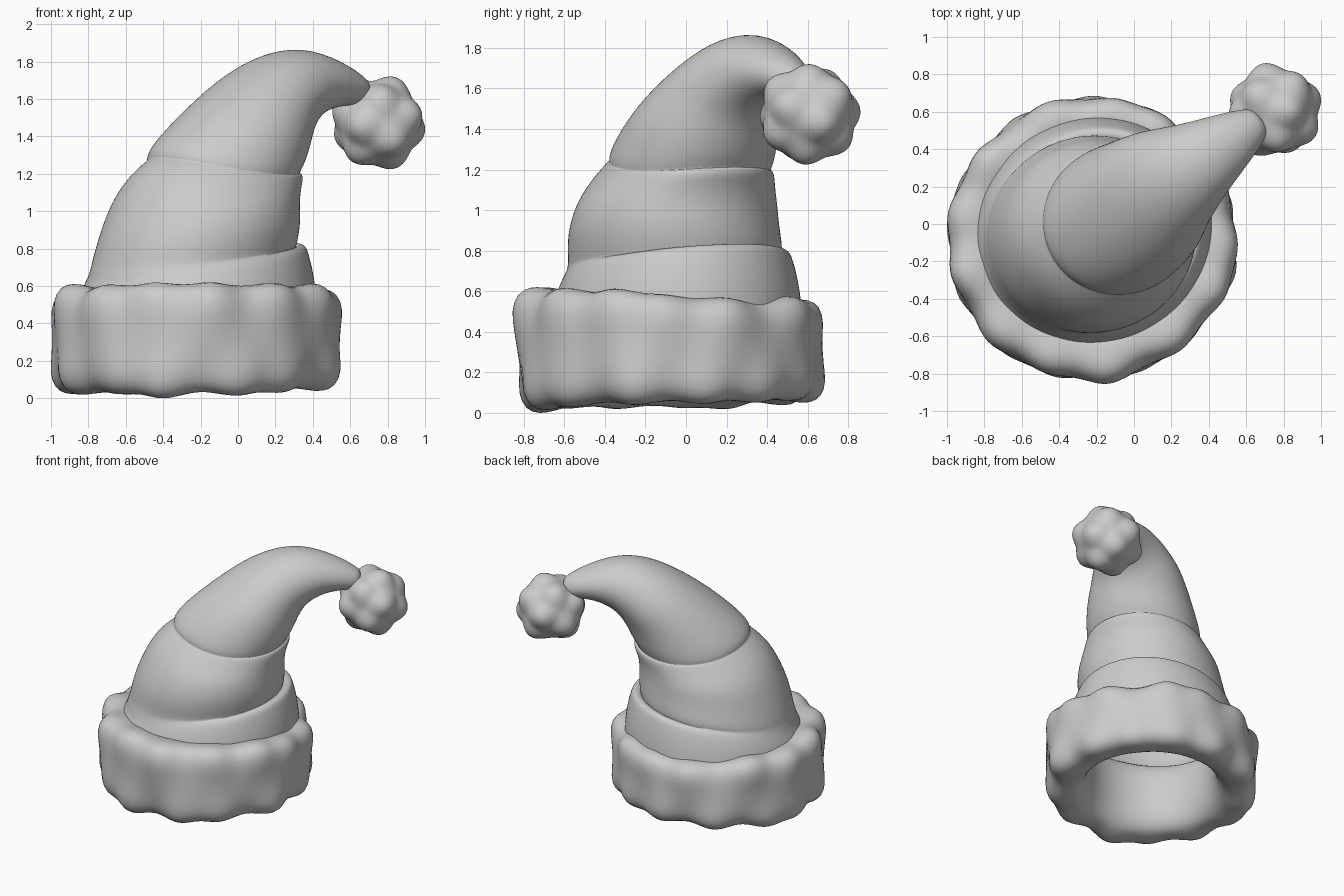
import bpy, bmesh, random
from math import sin, cos, pi, sqrt, exp, copysign
from mathutils import Vector

if "Cube" in bpy.data.objects:
    bpy.data.objects.remove(bpy.data.objects["Cube"])

random.seed(4)
ORIGIN = Vector((-0.22, -0.045, 0))
LEAN = Vector((0.865, 0.58, 0))      # horizontal direction the hat flops towards
SIDE = Vector((-0.572, 0.82, 0))


def make_object(name, verts, faces, subdiv=0):
    mesh = bpy.data.meshes.new(name)
    mesh.from_pydata(verts, [], faces)
    bm = bmesh.new()
    bm.from_mesh(mesh)
    bmesh.ops.recalc_face_normals(bm, faces=bm.faces)
    bm.to_mesh(mesh)
    bm.free()
    mesh.shade_smooth()
    obj = bpy.data.objects.new(name, mesh)
    bpy.context.collection.objects.link(obj)
    if subdiv:
        mod = obj.modifiers.new("smooth", 'SUBSURF')
        mod.levels = mod.render_levels = subdiv
    return obj


def fit(verts, lo, hi):
    """Stretch points to fill a bounding box."""
    mn = [min(v[i] for v in verts) for i in range(3)]
    mx = [max(v[i] for v in verts) for i in range(3)]
    return [tuple(lo[i] + (v[i] - mn[i]) / (mx[i] - mn[i]) * (hi[i] - lo[i])
                  for i in range(3)) for v in verts]


# Floppy cone: each ring = back point (s, z), front point (s, z), half width
rings = [
    (-.63, .30, .62, .30, .62),
    (-.63, .45, .63, .48, .62),
    (-.615, .54, .615, .66, .60),
    (-.585, .60, .585, .79, .57),
    (-.57, .635, .57, .835, .55),     # lower fold lip
    (-.565, .66, .525, .835, .53),
    (-.555, .69, .51, .815, .525),    # tucked under the lip
    (-.545, .73, .52, .84, .53),
    (-.52, .86, .525, .94, .525),
    (-.46, 1.02, .52, 1.03, .505),
    (-.38, 1.17, .535, 1.12, .465),
    (-.29, 1.255, .56, 1.18, .425),   # upper fold lip
    (-.255, 1.28, .555, 1.21, .41),
    (-.245, 1.29, .54, 1.21, .40),
    (-.25, 1.305, .545, 1.22, .405),
    (-.215, 1.38, .575, 1.27, .405),
    (-.01, 1.56, .605, 1.34, .375),
    (.22, 1.735, .645, 1.43, .325),
    (.43, 1.845, .71, 1.50, .265),
    (.64, 1.88, .80, 1.545, .205),
    (.85, 1.815, .91, 1.565, .15),
    (1.0, 1.735, 1.0, 1.565, .10),
    (1.05, 1.69, 1.04, 1.58, .06),
]
N = 28
verts, faces = [], []
for sb, zb, sf, zf, w in rings:
    middle = .85 < zb < 1.6
    for i in range(N):
        a = 2 * pi * i / N
        t = (1 + cos(a)) / 2
        off = w * sin(a) - (.025 if middle else 0)
        p = ORIGIN + LEAN * (sb + (sf - sb) * t) + SIDE * off
        # upper rings sag a little at the sides
        sag = .05 * sin(a) ** 2 if 1.15 < zb < 1.4 else 0
        p.z = zb + (zf - zb) * t - sag
        verts.append(p)
for r in range(len(rings) - 1):
    for i in range(N):
        j = (i + 1) % N
        faces.append((r * N + i, r * N + j, r * N + N + j, r * N + N + i))
faces.append(tuple(range((len(rings) - 1) * N, len(rings) * N)))
make_object("hat_cone", verts, faces, 2)

# Fur brim: rounded tube round the opening with two staggered rows of tufts
ROW = 13
bumps = []
for row in (0, 1):
    for i in range(ROW):
        bumps.append(((i + .4 * row + random.uniform(-.2, .2)) * 2 * pi / ROW,
                      (.8, -.8)[row] + random.uniform(-.15, .15),
                      random.uniform(.7, 1.15)))


def wrap(a):
    return (a + pi) % (2 * pi) - pi


U, V = 160, 40
verts, faces = [], []
for i in range(U):
    th = 2 * pi * i / U
    front = -sin(th)
    top = .525 + .03 * front
    bottom = .05 - .015 * front + .01 * cos(th)
    for k in range(V):
        ph = 2 * pi * k / V
        cx = copysign(abs(cos(ph)) ** .8, cos(ph))
        cz = copysign(abs(sin(ph)) ** .8, sin(ph))
        lump = sum(h * exp(-(wrap(th - t) / .19) ** 2 - (wrap(ph - p) / .6) ** 2)
                   for t, p, h in bumps)
        lump = .07 * lump ** .8 - .015
        r = .585 + (.155 + lump) * cx
        z = (top + bottom) / 2 + ((top - bottom) / 2 + lump * .8) * cz
        verts.append((r * cos(th), r * sin(th), z))
        i2, k2 = (i + 1) % U, (k + 1) % V
        faces.append((i * V + k, i2 * V + k, i2 * V + k2, i * V + k2))
verts = fit(verts, (-1, -.855, 0), (.555, .685, .62))
make_object("fur_brim", verts, faces)

# Pompom: sphere with rounded tufts spread evenly over it
tufts = []
for i in range(14):
    z = 1 - (2 * i + 1) / 14
    r, a = sqrt(1 - z * z), i * 2.39996
    tufts.append(Vector((r * cos(a), r * sin(a), z)))
bm = bmesh.new()
bmesh.ops.create_icosphere(bm, subdivisions=5, radius=1)
verts = []
for v in bm.verts:
    d = v.co.normalized()
    blend = sum(max(0, d.dot(t)) ** 22 for t in tufts) ** .5
    verts.append(d * (.82 + .18 * min(blend, 1.1)))
faces = [tuple(v.index for v in f.verts) for f in bm.faces]
bm.free()
verts = fit(verts, (.505, .365, 1.225), (1, .86, 1.72))
make_object("pompom", verts, faces)
